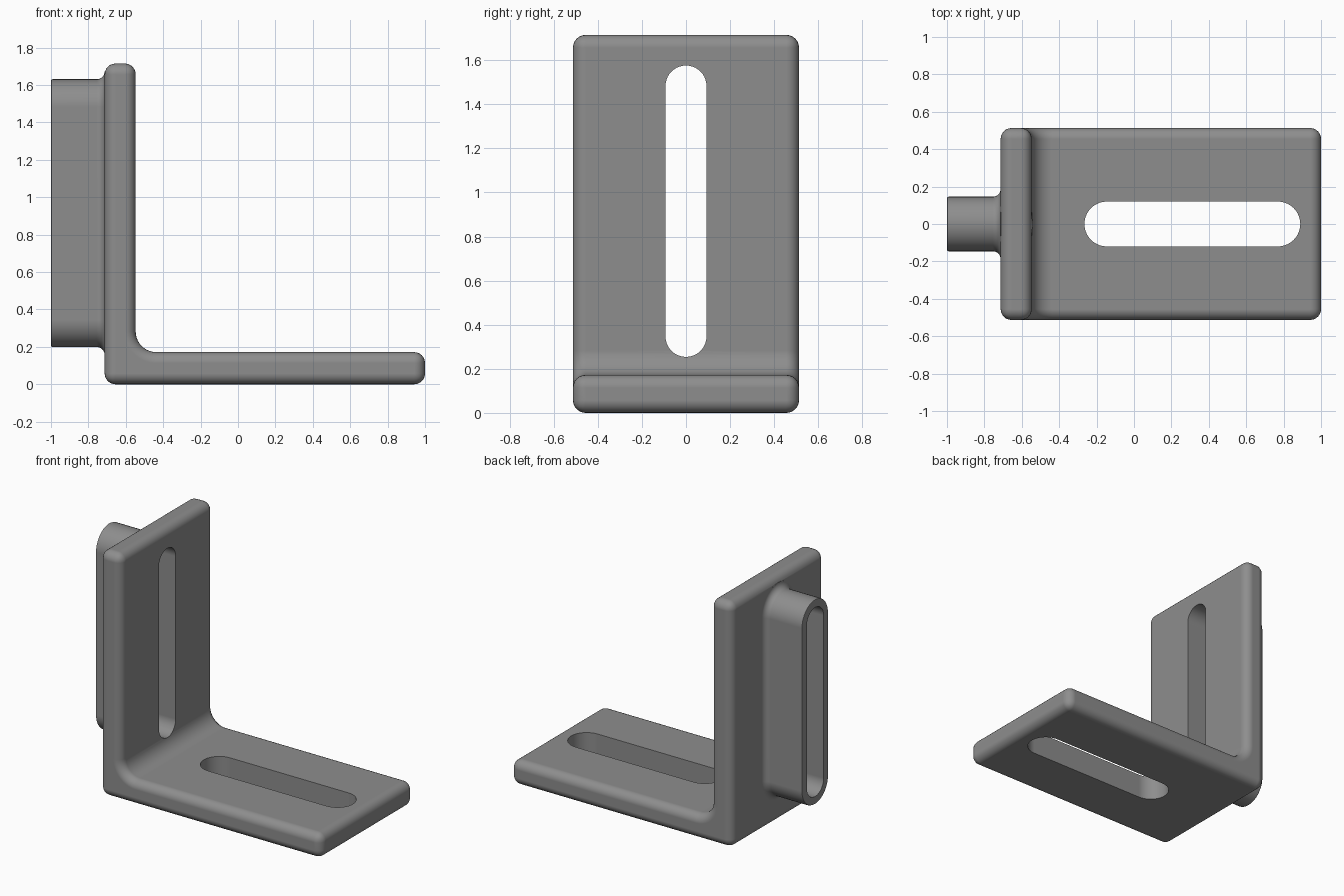
import bpy, bmesh, math

if "Cube" in bpy.data.objects:
    bpy.data.objects.remove(bpy.data.objects["Cube"])

steel = bpy.data.materials.new("grey steel")
steel.diffuse_color = (0.27, 0.27, 0.27, 1)
steel.use_nodes = True
steel.node_tree.nodes["Principled BSDF"].inputs["Base Color"].default_value = steel.diffuse_color


def make_object(name, bm):
    bmesh.ops.recalc_face_normals(bm, faces=bm.faces)
    mesh = bpy.data.meshes.new(name)
    bm.to_mesh(mesh)
    bm.free()
    mesh.materials.append(steel)
    obj = bpy.data.objects.new(name, mesh)
    bpy.context.collection.objects.link(obj)
    return obj


def slot_outline(half_len, r, n=20):
    """Rounded slot outline, long along the second axis."""
    pts = []
    for side, start in ((1, 0), (-1, math.pi)):
        for i in range(n + 1):
            a = start + math.pi * i / n
            pts.append((r * math.cos(a), side * half_len + r * math.sin(a)))
    return pts


def loft(name, half_len, sections, place):
    """Skin slot outlines of given (depth, radius) and cap both ends."""
    bm = bmesh.new()
    rings = [[bm.verts.new(place(d, u, v)) for u, v in slot_outline(half_len, r)]
             for d, r in sections]
    n = len(rings[0])
    for a, b in zip(rings, rings[1:]):
        for i in range(n):
            j = (i + 1) % n
            bm.faces.new((a[i], a[j], b[j], b[i]))
    bm.faces.new(rings[0])
    bm.faces.new(rings[-1])
    return make_object(name, bm)


def apply_modifier(obj, kind, **settings):
    mod = obj.modifiers.new(kind.lower(), kind)
    for key, value in settings.items():
        setattr(mod, key, value)
    bpy.ops.object.select_all(action='DESELECT')
    bpy.context.view_layer.objects.active = obj
    obj.select_set(True)
    bpy.ops.object.modifier_apply(modifier=mod.name)


# L-shaped plate with a filleted inside corner and rounded outer edges
X0, X1, T, H, W, F = -0.713, -0.547, 0.172, 1.715, 0.513, 0.11
profile = [(X0, 0), (1, 0), (1, T)]
for i in range(11):
    a = math.pi / 2 * i / 10
    profile.append((X1 + F - F * math.sin(a), T + F - F * math.cos(a)))
profile += [(X1, H), (X0, H)]
bm = bmesh.new()
face = bm.faces.new([bm.verts.new((x, -W, z)) for x, z in profile])
ext = bmesh.ops.extrude_face_region(bm, geom=[face], use_keep_orig=True)
for v in ext["geom"]:
    if isinstance(v, bmesh.types.BMVert):
        v.co.y = W
bracket = make_object("angle_bracket", bm)
apply_modifier(bracket, 'BEVEL', width=0.058, segments=6, limit_method='ANGLE',
               angle_limit=math.radians(40), use_clamp_overlap=False)

# Slotted boss behind the upright, flaring into the plate
ZC, R, FR, E = 0.915, 0.146, 0.042, 0.008
sections = [(-1, R - E), (-1 + E * 0.3, R - E * 0.3), (-1 + E, R)]
for i in range(9):
    a = math.pi / 2 * i / 8
    sections.append((X0 - FR + FR * math.sin(a), R + FR - FR * math.cos(a)))
sections.append((X0 + 0.06, R + FR))


def upright(d, u, v):
    return (d, u, ZC + v)


def flat(d, u, v):
    return (0.312 + v, u, d)


boss = loft("boss", 0.57, sections, upright)

# Slot cutters
cut_up = loft("upright_slot_cutter", 0.568, [(-1.2, 0.093), (-0.3, 0.093)], upright)
cut_base = loft("base_slot_cutter", 0.457, [(-0.2, 0.12), (0.4, 0.12)], flat)

for other, op in ((boss, 'UNION'), (cut_up, 'DIFFERENCE'), (cut_base, 'DIFFERENCE')):
    apply_modifier(bracket, 'BOOLEAN', object=other, operation=op, solver='EXACT')
    bpy.data.objects.remove(other)

# Smooth rounds, crisp slot rims
bpy.ops.object.shade_smooth_by_angle(angle=math.radians(35))
apply_modifier(bracket, 'WEIGHTED_NORMAL', keep_sharp=True, weight=100)
